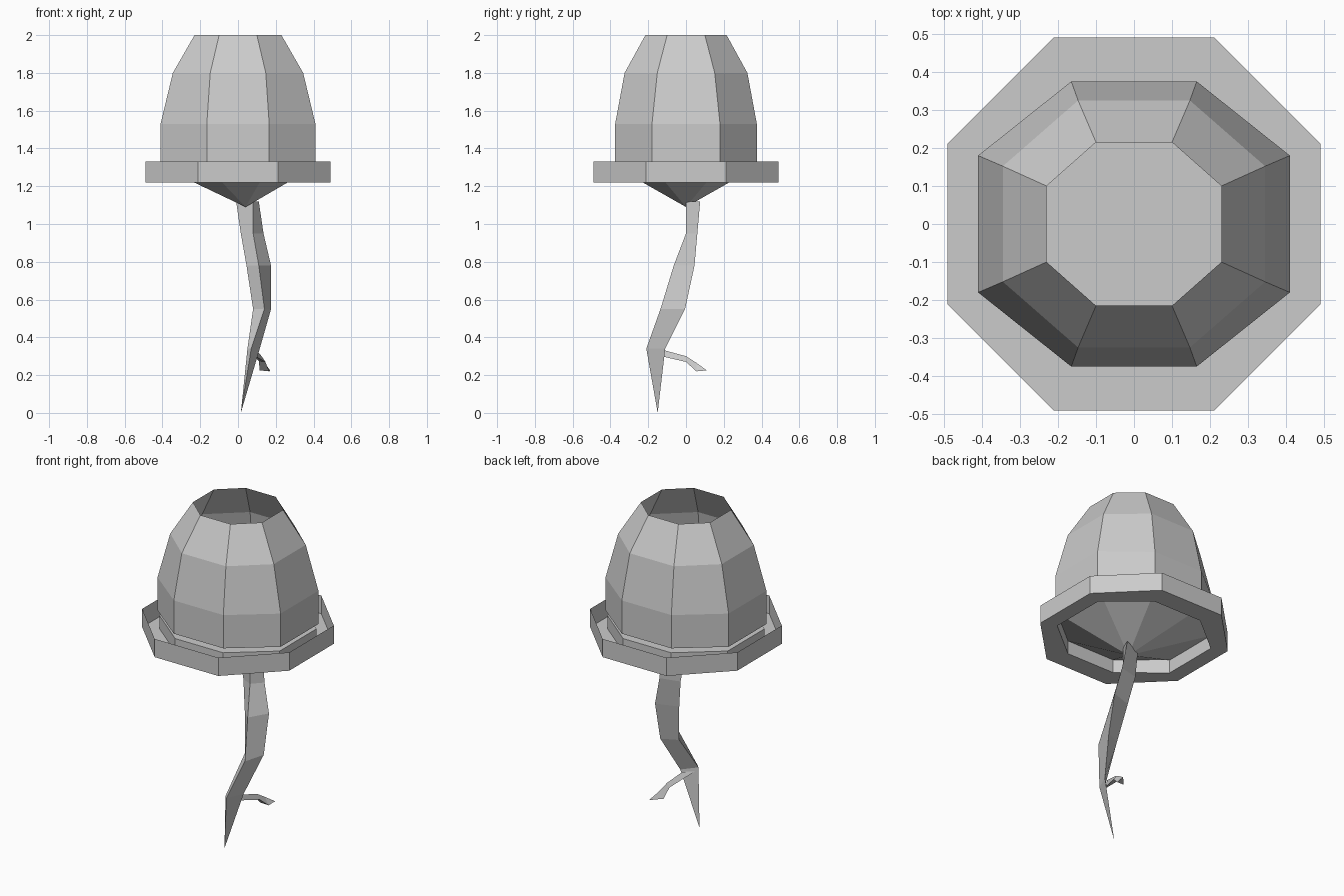
import bpy

cube = bpy.data.objects.get("Cube")
if cube:
    bpy.data.objects.remove(cube)

grey = bpy.data.materials.new("plain_grey")
grey.use_nodes = True
colour = (0.6, 0.6, 0.6, 1)
grey.diffuse_color = colour
grey.node_tree.nodes["Principled BSDF"].inputs["Base Color"].default_value = colour


def octagon(hx, hy, cx, cy, z):
    """Eight corners: half extents hx, hy; flat sides end at cx, cy."""
    return [(hx, -cy, z), (hx, cy, z), (cx, hy, z), (-cx, hy, z),
            (-hx, cy, z), (-hx, -cy, z), (-cx, -hy, z), (cx, -hy, z)]


def loft(name, rings, tip=None, cap=False):
    """Skin equal rings in order; optionally end in a point and cap the start."""
    n = len(rings[0])
    verts = [p for ring in rings for p in ring]
    faces = []
    for r in range(len(rings) - 1):
        for i in range(n):
            j = (i + 1) % n
            faces.append((r * n + i, r * n + j, r * n + n + j, r * n + n + i))
    if tip:
        base = len(verts) - n
        verts.append(tip)
        faces += [(base + i, base + (i + 1) % n, base + n) for i in range(n)]
    if cap:
        faces.append(tuple(reversed(range(n))))
    mesh = bpy.data.meshes.new(name)
    mesh.from_pydata(verts, [], faces)
    mesh.materials.append(grey)
    obj = bpy.data.objects.new(name, mesh)
    bpy.context.collection.objects.link(obj)
    return obj


# Open-topped dome
loft("dome", [octagon(0.41, 0.375, 0.165, 0.18, 1.33),
              octagon(0.41, 0.375, 0.165, 0.18, 1.53),
              octagon(0.345, 0.325, 0.147, 0.152, 1.8),
              octagon(0.23, 0.215, 0.10, 0.10, 2.0)])

# Trough-shaped brim: outer wall, floor, inner wall
inner = (0.40, 0.37, 0.16, 0.175)
outer = (0.49, 0.49, 0.212, 0.212)
loft("brim", [octagon(*inner, 1.30), octagon(*inner, 1.22),
              octagon(*outer, 1.22), octagon(*outer, 1.33)])

# Shallow cone under the dome, flat on top
loft("underside_cone", [octagon(*inner, 1.30)[::-1]], tip=(0.04, 0, 1.09), cap=True)

# Crooked three-sided root: left, front and right edge at each height
root = [(1.12, (-0.01, 0.02), (0.08, 0.0), (0.11, 0.075)),
        (0.95, (0.015, 0.03), (0.08, 0.0), (0.135, 0.06)),
        (0.78, (0.045, 0.0), (0.11, -0.065), (0.175, 0.045)),
        (0.55, (0.08, -0.05), (0.14, -0.135), (0.175, -0.005)),
        (0.34, (0.05, -0.19), (0.07, -0.21), (0.115, -0.11))]
loft("root", [[(x, y, z) for x, y in (right, front, left)]
              for z, left, front, right in root], tip=(0.015, -0.15, 0))

# Small side root
loft("side_root", [[(0.06, -0.17, 0.32), (0.09, -0.13, 0.3), (0.1, -0.11, 0.33)],
                   [(0.11, 0, 0.275), (0.145, 0, 0.27), (0.125, 0, 0.3)],
                   [(0.115, 0.05, 0.225), (0.165, 0.055, 0.22), (0.14, 0.055, 0.265)]],
     tip=(0.17, 0.11, 0.225))
